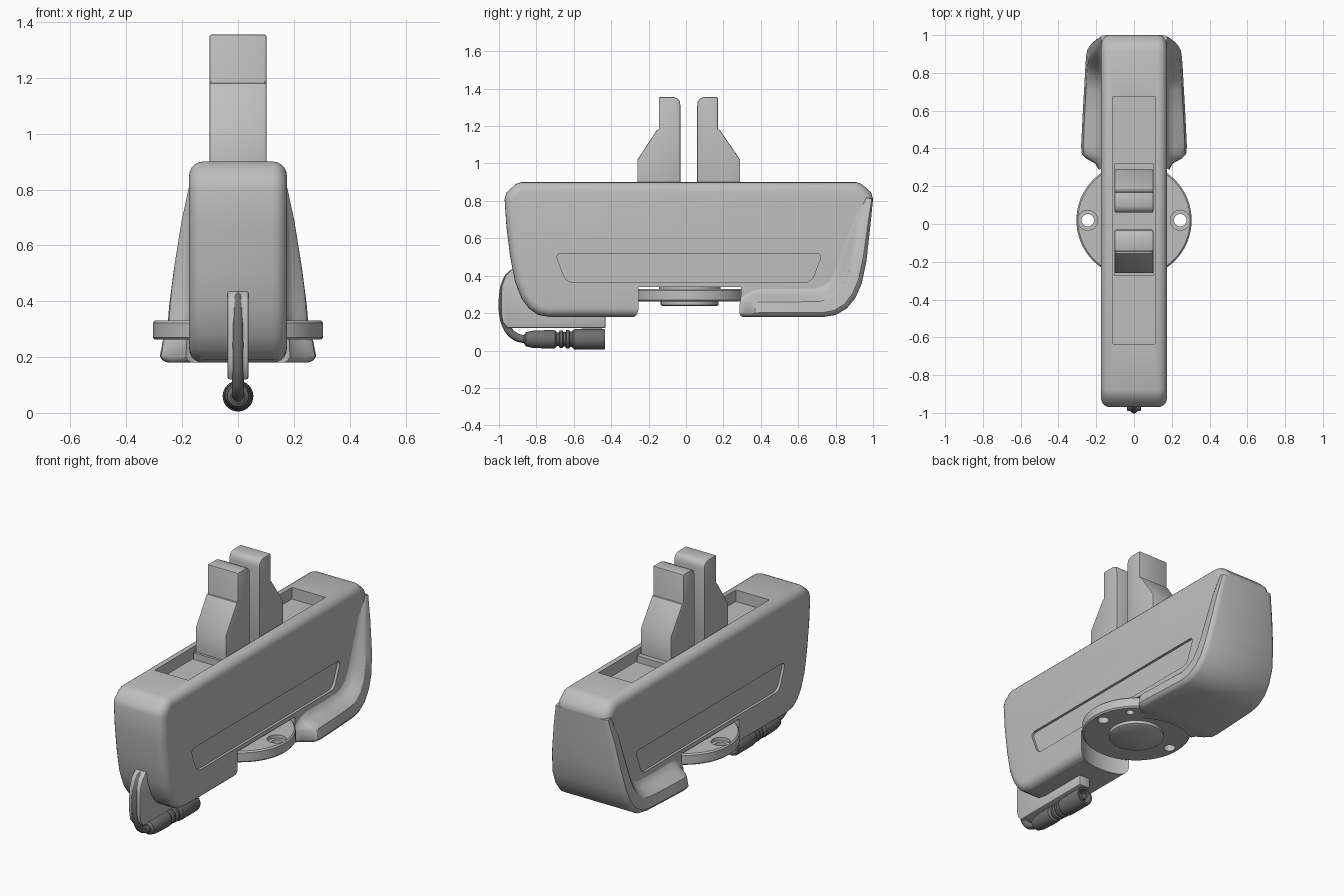
import bpy, bmesh, math
from mathutils import Vector

if "Cube" in bpy.data.objects:
    bpy.data.objects.remove(bpy.data.objects["Cube"], do_unlink=True)


def material(name, v):
    m = bpy.data.materials.new(name)
    m.use_nodes = True
    m.diffuse_color = (v, v, v, 1)
    m.node_tree.nodes["Principled BSDF"].inputs["Base Color"].default_value = (v, v, v, 1)
    return m


GREY = material("light grey", 0.52)
DARK = material("dark grey rubber", 0.16)


def finish(name, bm, mat):
    bmesh.ops.recalc_face_normals(bm, faces=bm.faces)
    me = bpy.data.meshes.new(name)
    bm.to_mesh(me)
    bm.free()
    me.materials.append(mat)
    ob = bpy.data.objects.new(name, me)
    bpy.context.collection.objects.link(ob)
    return ob


def slab(name, pts, x0, x1, mat=GREY):
    """Extrude a (y, z) outline from x0 to x1."""
    bm = bmesh.new()
    f = bm.faces.new([bm.verts.new((x0, y, z)) for y, z in pts])
    r = bmesh.ops.extrude_face_region(bm, geom=[f])
    bmesh.ops.translate(bm, vec=(x1 - x0, 0, 0),
                        verts=[v for v in r["geom"] if isinstance(v, bmesh.types.BMVert)])
    return finish(name, bm, mat)


def box_pts(y0, y1, z0, z1):
    return [(y0, z0), (y1, z0), (y1, z1), (y0, z1)]


def fillet(pts, rad, n=5):
    """Round every corner of an outline with a small curve."""
    out = []
    for i, p in enumerate(pts):
        p, a, b = Vector(p), Vector(pts[i - 1]), Vector(pts[(i + 1) % len(pts)])
        s, e = p + (a - p).normalized() * rad, p + (b - p).normalized() * rad
        for k in range(n + 1):
            t = k / n
            out.append(tuple(s * (1 - t) ** 2 + p * 2 * t * (1 - t) + e * t * t))
    return out


def lathe(name, prof, centre, axis="Z", mat=GREY, n=48):
    """Spin (radius, height) pairs round an axis through centre."""
    bm = bmesh.new()
    rings = []
    for r, h in prof:
        ring = []
        for k in range(n):
            a = 2 * math.pi * k / n
            c, s = r * math.cos(a), r * math.sin(a)
            co = (c, s, h) if axis == "Z" else (c, h, s)
            ring.append(bm.verts.new(Vector(co) + Vector(centre)))
        rings.append(ring)
    for p, q in zip(rings, rings[1:]):
        for k in range(n):
            bm.faces.new((p[k], p[(k + 1) % n], q[(k + 1) % n], q[k]))
    bm.faces.new(rings[0])
    bm.faces.new(rings[-1])
    return finish(name, bm, mat)


def apply(ob, kind, **props):
    m = ob.modifiers.new("step", kind)
    for k, v in props.items():
        setattr(m, k, v)
    bpy.context.view_layer.objects.active = ob
    bpy.ops.object.modifier_apply(modifier=m.name)


def bevel(ob, width, segs=3, angle=50):
    apply(ob, "BEVEL", width=width, segments=segs, limit_method="ANGLE",
          angle_limit=math.radians(angle))


def cut(ob, *cutters):
    for c in cutters:
        c.hide_render = True
        apply(ob, "BOOLEAN", operation="DIFFERENCE", solver="EXACT", object=c)
        bpy.data.objects.remove(c, do_unlink=True)


def notch_cutter():
    return lathe("notch_cutter", [(0.325, 0.0), (0.325, 0.34)], (0, 0.02, 0), n=64)


# Main housing
rear = [(0.74, 0.18), (0.80, 0.19), (0.86, 0.225), (0.905, 0.28), (0.94, 0.36),
        (0.965, 0.48), (0.985, 0.66), (1.0, 0.81), (0.99, 0.845), (0.94, 0.89), (0.91, 0.9)]
front = [(-0.88, 0.9), (-0.91, 0.89), (-0.96, 0.845), (-0.97, 0.81), (-0.96, 0.66),
         (-0.94, 0.50), (-0.915, 0.37), (-0.88, 0.28), (-0.84, 0.225), (-0.79, 0.19), (-0.73, 0.18)]
inner_rear = [(y - 0.004, z + 0.004) if z < 0.8 else (y, z) for y, z in rear]
body = slab("housing", inner_rear + front + [(0.3, 0.18)], -0.175, 0.175)
bevel(body, 0.05, 5)
slot = [(-0.70, 0.52), (0.73, 0.52), (0.67, 0.365), (-0.64, 0.365)]
cut(body, notch_cutter(),
    slab("tray_cutter", box_pts(-0.635, 0.675, 0.83, 1.0), -0.112, 0.112),
    *[slab("slot_cutter", fillet(slot, 0.04), s * 0.16, s * 0.25) for s in (1, -1)])

# Flared rear foot: rim (y, z), half width, and where the flare meets the side
stations = [((0.285, 0.18), 0.185, (0.285, 0.32)), ((0.32, 0.18), 0.205, (0.32, 0.325)),
            ((0.345, 0.18), 0.25, (0.345, 0.33)), ((0.37, 0.18), 0.276, (0.37, 0.335)),
            ((0.41, 0.18), 0.28, (0.41, 0.34)), ((0.58, 0.18), 0.272, (0.56, 0.34))]
widths = [0.263, 0.26, 0.257, 0.253, 0.247, 0.232, 0.205, 0.175]
meets = [(0.69, 0.345), (0.73, 0.36), (0.765, 0.39), (0.79, 0.44), (0.81, 0.50),
         (0.84, 0.60), (0.885, 0.72), (0.95, 0.82)]
stations += list(zip(rear, widths, meets))
bm = bmesh.new()
rings = []
for outer, w, inner in stations:
    half = []
    d = w - 0.17
    for t, x in ((0, w - 0.028), (0.05, w - 0.010), (0.14, w), (0.50, 0.17 + d * 0.9),
                 (0.60, 0.17 + d * 0.72), (0.72, 0.17 + d * 0.36), (0.86, 0.17 + d * 0.1), (1, 0.17)):
        y, z = Vector(outer).lerp(Vector(inner), t)
        half.append((x, y, z))
    ring = half + [(-x, y, z) for x, y, z in reversed(half)]
    rings.append([bm.verts.new(c) for c in ring])
for p, q in zip(rings, rings[1:]):
    for k in range(len(p)):
        j = (k + 1) % len(p)
        bm.faces.new((p[k], p[j], q[j], q[k]))
bm.faces.new(rings[0])
bm.faces.new(rings[-1])
foot = finish("rear_foot", bm, GREY)
cut(foot, notch_cutter())

# Clamp jaws with their small base ledges
jaws = {
    "front_jaw": ([(-0.26, 0.8), (-0.26, 1.02), (-0.155, 1.18), (-0.145, 1.18), (-0.145, 1.355),
                   (-0.065, 1.355), (-0.045, 1.348), (-0.033, 1.332), (-0.03, 1.31), (-0.03, 0.8)],
                  (-0.275, -0.25)),
    "rear_jaw": ([(0.29, 0.8), (0.29, 1.02), (0.18, 1.18), (0.17, 1.18), (0.17, 1.355),
                  (0.095, 1.355), (0.075, 1.348), (0.063, 1.332), (0.06, 1.31), (0.06, 0.8)],
                 (0.28, 0.32)),
}
for name, (pts, (y0, y1)) in jaws.items():
    jaw = slab(name, pts, -0.102, 0.102)
    bevel(jaw, 0.012, 2, 75)
    slab(name + "_ledge", box_pts(y0, y1, 0.8, 0.87), -0.104, 0.104)

# Mounting disc with two counterbored holes and one blind hole below
disc = lathe("mounting_disc", [(0.297, 0.262), (0.305, 0.27), (0.305, 0.322), (0.297, 0.33)],
             (0, 0.02, 0), n=64)
for s in (1, -1):
    cut(disc, lathe("hole_cutter", [(0.033, 0.2), (0.033, 0.4)], (s * 0.245, 0.02, 0), n=24),
        lathe("bore_cutter", [(0.053, 0.31), (0.053, 0.4)], (s * 0.245, 0.02, 0), n=32))
cut(disc, lathe("blind_cutter", [(0.022, 0.2), (0.022, 0.29)], (0.185, 0.185, 0), n=24))
lathe("disc_boss", [(0.145, 0.238), (0.155, 0.244), (0.155, 0.28)], (0, 0.02, 0))
lathe("disc_neck", [(0.165, 0.32), (0.165, 0.36)], (0, 0.02, 0))

# Cable guide plate under the nose
guide = slab("cable_guide", [(-0.89, 0.445), (-0.93, 0.435), (-0.965, 0.40), (-0.985, 0.35),
                             (-0.99, 0.29), (-0.99, 0.20), (-0.98, 0.15), (-0.955, 0.12),
                             (-0.43, 0.12), (-0.43, 0.22), (-0.7, 0.3)], -0.038, 0.038)
bevel(guide, 0.008, 2, 60)

# Cable running from the nose round to the connector
cu = bpy.data.curves.new("cable", "CURVE")
cu.dimensions = "3D"
cu.bevel_depth = 0.021
cu.bevel_resolution = 4
cu.use_fill_caps = True
path = [(-0.88, 0.425), (-0.93, 0.41), (-0.965, 0.36), (-0.979, 0.29), (-0.979, 0.20),
        (-0.96, 0.13), (-0.92, 0.08), (-0.86, 0.06), (-0.8, 0.06)]
sp = cu.splines.new("BEZIER")
sp.bezier_points.add(len(path) - 1)
for b, (y, z) in zip(sp.bezier_points, path):
    b.co = (0, y, z)
    b.handle_left_type = b.handle_right_type = "AUTO"
cu.materials.append(DARK)
cable = bpy.data.objects.new("cable", cu)
bpy.context.collection.objects.link(cable)

# Connector: tapered grip, ribs and hollow socket end
lathe("connector", [(0.025, -0.865), (0.038, -0.855), (0.046, -0.82), (0.05, -0.72), (0.048, -0.70),
                    (0.036, -0.69), (0.036, -0.68), (0.047, -0.675), (0.047, -0.66), (0.038, -0.655),
                    (0.038, -0.645), (0.049, -0.64), (0.049, -0.625), (0.042, -0.62), (0.042, -0.61),
                    (0.053, -0.60), (0.055, -0.58), (0.055, -0.44), (0.052, -0.432), (0.042, -0.432),
                    (0.042, -0.48)], (0, 0, 0.06), "Y", DARK, 32)
lathe("connector_pin", [(0.02, -0.49), (0.02, -0.437)], (0, 0, 0.06), "Y", DARK, 16)
slab("connector_key", box_pts(-0.56, -0.45, 0.11, 0.118), -0.012, 0.012, DARK)

# Smooth shading with crisp edges
bpy.ops.object.select_all(action="DESELECT")
for ob in bpy.context.collection.objects:
    if ob.type == "MESH":
        ob.select_set(True)
        bpy.context.view_layer.objects.active = ob
bpy.ops.object.shade_smooth_by_angle(angle=math.radians(32))
